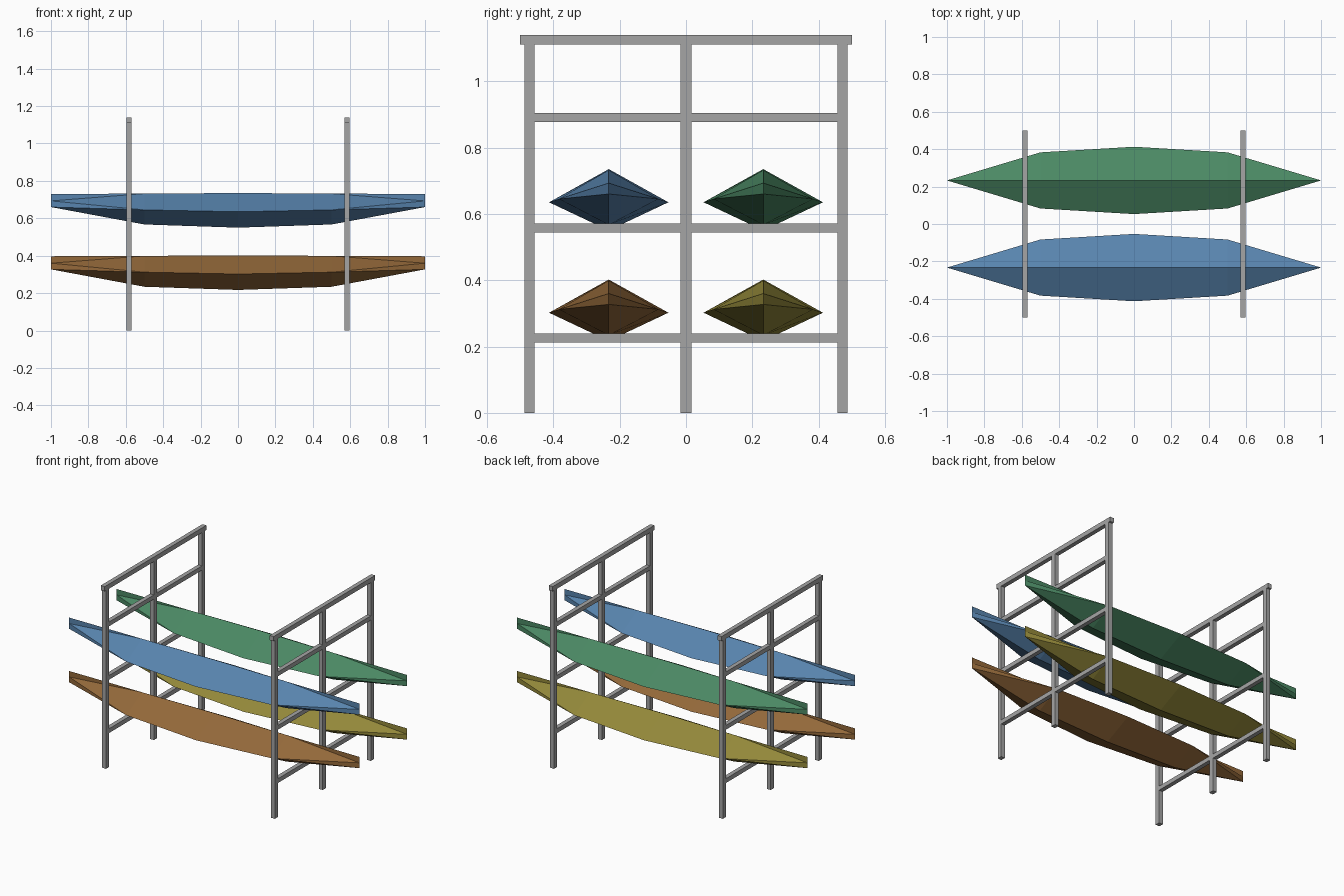
import bpy
import bmesh

cube = bpy.data.objects.get("Cube")
if cube:
    bpy.data.objects.remove(cube, do_unlink=True)


def srgb(c):
    c /= 255
    return c / 12.92 if c < 0.04045 else ((c + 0.055) / 1.055) ** 2.4


def material(name, r, g, b):
    m = bpy.data.materials.new(name)
    color = (srgb(r), srgb(g), srgb(b), 1)
    m.use_nodes = True
    m.diffuse_color = color
    m.node_tree.nodes["Principled BSDF"].inputs["Base Color"].default_value = color
    return m


def finish(name, bm, mat):
    bmesh.ops.recalc_face_normals(bm, faces=bm.faces)
    mesh = bpy.data.meshes.new(name)
    bm.to_mesh(mesh)
    bm.free()
    mesh.materials.append(mat)
    obj = bpy.data.objects.new(name, mesh)
    bpy.context.collection.objects.link(obj)
    return obj


def bar(name, x, y, z, mat):
    """Box given by its (low, high) range on each axis."""
    bm = bmesh.new()
    bmesh.ops.create_cube(bm, size=1)
    for v in bm.verts:
        v.co = [r[0] if c < 0 else r[1] for c, r in zip(v.co, (x, y, z))]
    return finish(name, bm, mat)


# Hull stations: x, half width, ridge z, side z, keel z
HALF = [(0.5, 0.15, 0.732, 0.645, 0.567), (1.0, 0.0, 0.73, 0.693, 0.66)]
STATIONS = [(-s[0],) + s[1:] for s in reversed(HALF)]
STATIONS += [(0.0, 0.18, 0.735, 0.635, 0.55)] + HALF


def kayak(name, y, drop, mat):
    """Diamond section hull tapering to a vertical edge at each tip."""
    bm = bmesh.new()
    rings = []
    for x, w, top, side, keel in STATIONS:
        points = [(x, y, top), (x, y + w, side), (x, y, keel), (x, y - w, side)]
        rings.append([bm.verts.new((px, py, pz - drop)) for px, py, pz in points])
    for i, (a, b) in enumerate(zip(rings, rings[1:])):
        tip, body = (a, b) if i < 2 else (b, a)
        for k in range(4):
            n = (k + 1) % 4
            if i in (0, 3):
                # Split the tapering panels: deck from the ridge, hull from the side
                side, mid = (n, k) if k in (0, 2) else (k, n)
                if k in (0, 3):
                    bm.faces.new((tip[mid], tip[side], body[mid]))
                    bm.faces.new((tip[side], body[side], body[mid]))
                else:
                    side, mid = mid, side
                    if k == 2:
                        side, mid = 3, 2
                    else:
                        side, mid = 1, 2
                    bm.faces.new((tip[mid], tip[side], body[side]))
                    bm.faces.new((tip[mid], body[side], body[mid]))
            else:
                bm.faces.new((a[k], a[n], b[n], b[k]))
    bmesh.ops.remove_doubles(bm, verts=bm.verts, dist=0.0001)
    return finish(name, bm, mat)


grey = material("grey metal", 165, 165, 165)
blue = material("blue hull", 88, 132, 174)
green = material("green hull", 75, 137, 100)
brown = material("brown hull", 148, 105, 58)
olive = material("olive hull", 148, 137, 58)

# Two identical rack frames
for side, cx in (("left", 0.582), ("right", -0.582)):
    xr = (cx - 0.0135, cx + 0.0135)
    for part, y0, y1 in (("front", -0.487, -0.457), ("middle", -0.0165, 0.0165),
                         ("back", 0.457, 0.487)):
        bar(f"{side}_{part}_post", xr, (y0, y1), (0, 1.111), grey)
    bar(f"{side}_top_rail", xr, (-0.5, 0.5), (1.111, 1.14), grey)
    for level, z in (("lower", 0.212), ("middle", 0.544), ("upper", 0.877)):
        for part, s in (("front", -1), ("back", 1)):
            ys = sorted((s * 0.0165, s * 0.457))
            bar(f"{side}_{level}_{part}_rail", xr, ys, (z, z + 0.027), grey)

# Four stored boats
kayak("upper_front_kayak", -0.233, 0, blue)
kayak("upper_back_kayak", 0.233, 0, green)
kayak("lower_front_kayak", -0.233, 0.333, brown)
kayak("lower_back_kayak", 0.233, 0.333, olive)
